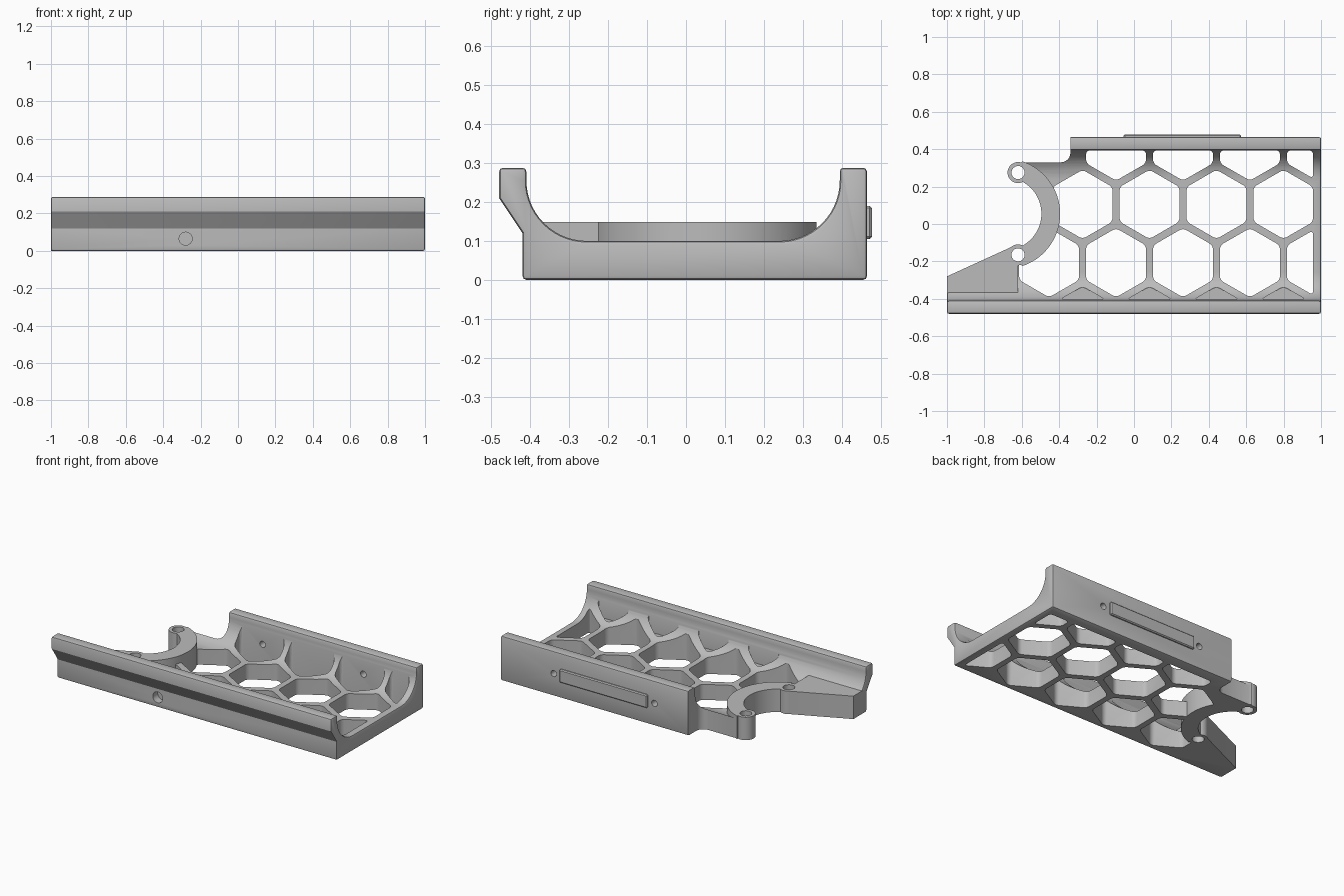
import bpy, bmesh
from math import cos, sin, pi, radians
from mathutils import Matrix

if "Cube" in bpy.data.objects:
    bpy.data.objects.remove(bpy.data.objects["Cube"], do_unlink=True)

grey = bpy.data.materials.new("matte_grey")
grey.use_nodes = True
grey.diffuse_color = (0.5, 0.5, 0.5, 1)
grey.node_tree.nodes["Principled BSDF"].inputs["Base Color"].default_value = (0.5, 0.5, 0.5, 1)


def arc(cx, cy, r, a0, a1, n):
    """Points along an arc, angles in degrees."""
    steps = [radians(a0 + (a1 - a0) * i / n) for i in range(n + 1)]
    return [(cx + r * cos(a), cy + r * sin(a)) for a in steps]


def prism(name, pts, lo, hi, axis="z", rounding=0.0):
    """Extrude an outline along an axis, rounding the long edges if asked."""
    place = {"z": lambda p, h: (p[0], p[1], h),
             "x": lambda p, h: (h, p[0], p[1]),
             "y": lambda p, h: (p[0], h, p[1])}[axis]
    bm = bmesh.new()
    rings = [[bm.verts.new(place(p, h)) for p in pts] for h in (lo, hi)]
    bm.faces.new(rings[0])
    bm.faces.new(rings[1])
    sides = []
    for i in range(len(pts)):
        j = (i + 1) % len(pts)
        bm.faces.new((rings[0][i], rings[0][j], rings[1][j], rings[1][i]))
        sides.append(bm.edges.get((rings[0][i], rings[1][i])))
    bmesh.ops.recalc_face_normals(bm, faces=bm.faces)
    if rounding:
        bmesh.ops.bevel(bm, geom=sides, offset=rounding, segments=4,
                        profile=0.5, affect="EDGES", clamp_overlap=True)
    mesh = bpy.data.meshes.new(name)
    bm.to_mesh(mesh)
    bm.free()
    mesh.materials.append(grey)
    ob = bpy.data.objects.new(name, mesh)
    bpy.context.collection.objects.link(ob)
    return ob


def apply(ob, mod):
    bpy.ops.object.select_all(action="DESELECT")
    bpy.context.view_layer.objects.active = ob
    ob.select_set(True)
    bpy.ops.object.modifier_apply(modifier=mod.name)


def bevel(ob, width, segments=2):
    mod = ob.modifiers.new("edge", "BEVEL")
    mod.width, mod.segments = width, segments
    mod.limit_method, mod.angle_limit = "ANGLE", radians(60)
    apply(ob, mod)


def combine(ob, other, operation):
    mod = ob.modifiers.new("join", "BOOLEAN")
    mod.operation, mod.solver, mod.object = operation, "EXACT", other
    apply(ob, mod)
    bpy.data.objects.remove(other, do_unlink=True)


def clip(pts, axis, limit, sign):
    """Keep the part of a convex outline where sign * coord <= sign * limit."""
    out = []
    for p, q in zip(pts, pts[1:] + pts[:1]):
        dp, dq = sign * (p[axis] - limit), sign * (q[axis] - limit)
        if dp <= 0:
            out.append(p)
        if dp * dq < 0:
            t = dp / (dp - dq)
            out.append((p[0] + t * (q[0] - p[0]), p[1] + t * (q[1] - p[1])))
    return out


def drill(ob, axis, u, v, r, lo, hi):
    combine(ob, prism("drill", arc(u, v, r, 0, 345, 23), lo, hi, axis), "DIFFERENCE")


# Cradle: channel section with coved walls, the front one overhanging
section = [(-0.42, 0), (-0.42, 0.12), (-0.48, 0.21), (-0.48, 0.288), (-0.41, 0.288)]
section += arc(-0.255, 0.255, 0.155, 180, 270, 14)
section += arc(0.24, 0.255, 0.155, 270, 360, 14)
section += [(0.395, 0.288), (0.465, 0.288), (0.465, 0)]
cradle = prism("cradle", section, -1, 1, "x")
bevel(cradle, 0.01)

# Plan outline with the stepped, open right end
HOOK = (-0.69, 0.055)
outline = [(-1.1, -0.6), (1.1, -0.6), (1.1, 0.6), (-0.34, 0.6)]
outline += arc(-0.39, 0.38, 0.05, 0, -90, 6) + [(-0.6, 0.33)]
outline += arc(*HOOK, 0.245, 70, -70, 24)
outline += [(-0.66, -0.14), (-1.1, -0.34)]
combine(cradle, prism("plan", outline, -0.2, 0.6), "INTERSECT")

# Honeycomb: staggered rows; the front row is only a shallow pocket
PITCH, RADIUS = 0.358, 0.185
rows = [(0.105, -0.275, 4, -0.1), (-0.207, -0.454, 5, -0.1),
        (0.417, -0.096, 4, -0.1), (-0.519, -0.275, 4, 0.105)]
for y, x0, count, floor in rows:
    for i in range(count):
        cell = arc(x0 + i * PITCH, y, RADIUS, 30, 330, 5)
        cell = clip(cell, 0, 0.957, 1)
        cell = clip(cell, 1, 0.393, 1)
        cell = clip(cell, 1, -0.403, -1)
        combine(cradle, prism("cell", cell, floor, 0.5, "z", 0.02), "DIFFERENCE")

# Curved hook with two screw bosses, and the tapering arm that carries it
TOP = 0.148
hook = arc(*HOOK, 0.295, -72, 72, 36) + arc(*HOOK, 0.195, 72, -72, 36)
combine(cradle, prism("hook", hook, 0, TOP), "UNION")
arm = [(-1, -0.41), (-0.62, -0.41), (-0.62, -0.16), (-0.643, -0.117), (-1, -0.28)]
combine(cradle, prism("arm", arm, 0, TOP), "UNION")
for y in (0.275, -0.165):
    boss = arc(-0.62, y, 0.056, 0, 350, 35)
    combine(cradle, prism("boss", boss, 0, TOP), "UNION")
for y in (0.275, -0.165):
    drill(cradle, "z", -0.62, y, 0.035, -0.1, 0.4)

# Screw holes: one blind in the front, two through the back wall
drill(cradle, "y", -0.28, 0.065, 0.035, -0.6, -0.37)
for x in (-0.1, 0.62):
    drill(cradle, "y", x, 0.145, 0.02, 0.34, 0.6)

# Raised label plate on the back wall
plate = prism("back_plate", [(-0.055, 0.105), (0.573, 0.105), (0.573, 0.19), (-0.055, 0.19)],
              0.455, 0.478, "y")
bevel(plate, 0.006, 1)

# Shading
for ob in (cradle, plate):
    bpy.ops.object.select_all(action="DESELECT")
    bpy.context.view_layer.objects.active = ob
    ob.select_set(True)
    bpy.ops.object.shade_smooth_by_angle(angle=radians(30))
